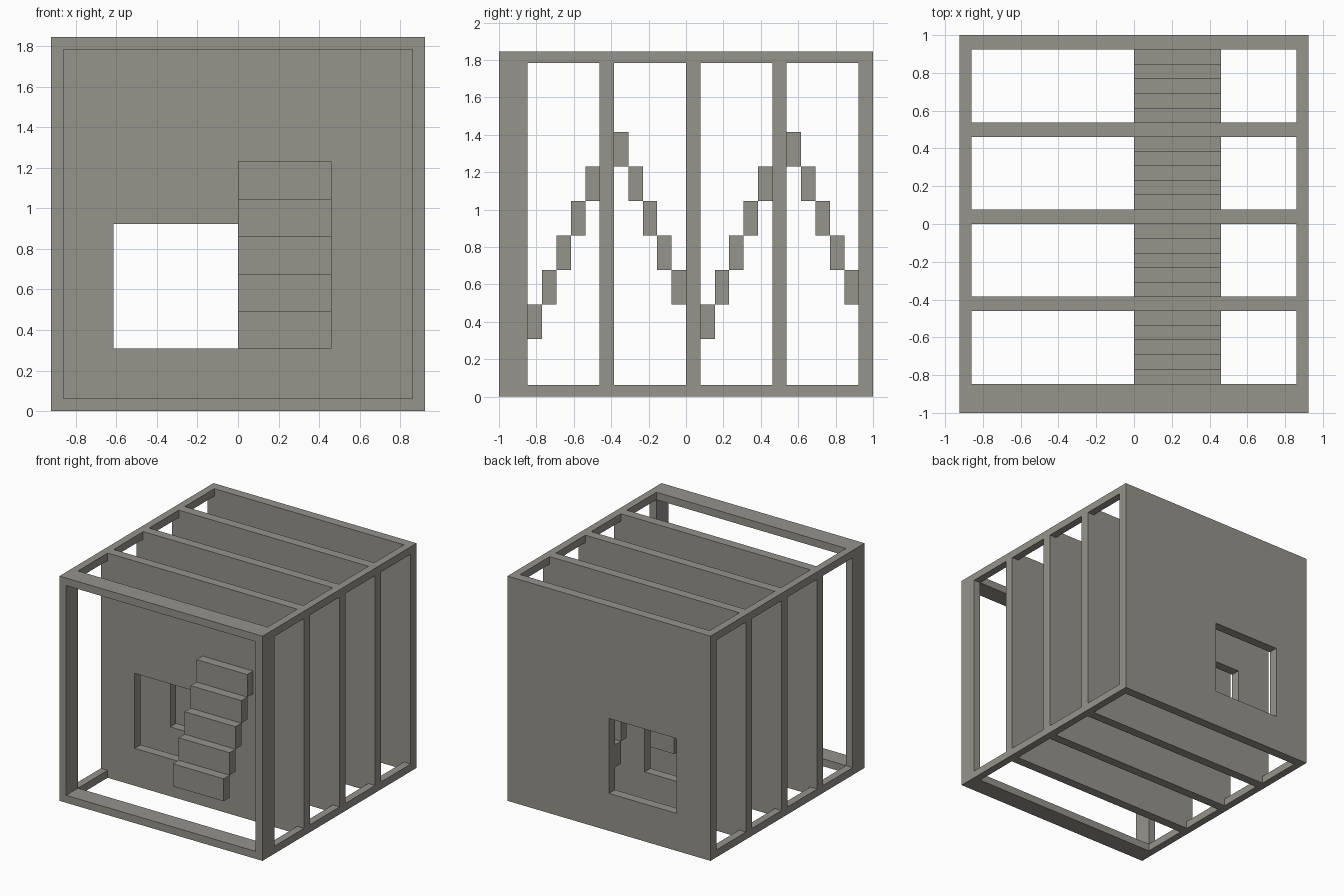
import bpy
import bmesh

if "Cube" in bpy.data.objects:
    bpy.data.objects.remove(bpy.data.objects["Cube"])

U = 1 / 13                    # module: the structure is 26 modules deep
HALF_W, HEIGHT = 12, 24       # half width and height in modules
RAIL = 0.8                    # rail thickness
BASE, RISE = 4, 2.4           # lowest step height and step rise

stone = bpy.data.materials.new("warm grey stone")
stone.diffuse_color = (0.30, 0.292, 0.258, 1)
stone.use_nodes = True
stone.node_tree.nodes["Principled BSDF"].inputs["Base Color"].default_value = stone.diffuse_color


def finish(name, bm):
    bmesh.ops.recalc_face_normals(bm, faces=bm.faces)
    mesh = bpy.data.meshes.new(name)
    bm.to_mesh(mesh)
    bm.free()
    mesh.materials.append(stone)
    obj = bpy.data.objects.new(name, mesh)
    bpy.context.collection.objects.link(obj)
    return obj


def add_box(bm, x0, x1, y0, y1, z0, z1):
    """Add a box given by its limits in modules."""
    verts = bmesh.ops.create_cube(bm, size=1)["verts"]
    for v in verts:
        v.co.x = (x0 if v.co.x < 0 else x1) * U
        v.co.y = (y0 if v.co.y < 0 else y1) * U
        v.co.z = (z0 if v.co.z < 0 else z1) * U


def pierced_panel(name, y0, y1, hole):
    """Upright panel with one rectangular opening (x0, x1, z0, z1)."""
    def loop(x0, x1, z0, z1):
        return [bm.verts.new((x * U, y0 * U, z * U))
                for x, z in ((x0, z0), (x1, z0), (x1, z1), (x0, z1))]
    bm = bmesh.new()
    outer = loop(-HALF_W, HALF_W, 0, HEIGHT)
    inner = loop(*hole)
    faces = []
    for i in range(4):
        j = (i + 1) % 4
        faces.append(bm.faces.new((outer[i], outer[j], inner[j], inner[i])))
    new = bmesh.ops.extrude_face_region(bm, geom=faces, use_keep_orig=True)["geom"]
    for v in new:
        if isinstance(v, bmesh.types.BMVert):
            v.co.y = y1 * U
    return finish(name, bm)


# Open front frame
pierced_panel("front_frame", -13, -11,
              (-HALF_W + RAIL, HALF_W - RAIL, RAIL, HEIGHT - RAIL))

# Cross walls, each with a doorway beside the stairs
walls = [(-6, -5), (0, 1), (6, 7), (12, 13)]
for i, (y0, y1) in enumerate(walls):
    name = "back_wall" if i == 3 else f"cross_wall_{i + 1}"
    pierced_panel(name, y0, y1, (-8, 0, BASE, 12))

# Corner rails joining the walls across each bay
bm = bmesh.new()
start = -11
for y0, y1 in walls:
    for x in (-HALF_W, HALF_W - RAIL):
        for z in (0, HEIGHT - RAIL):
            add_box(bm, x, x + RAIL, start, y0, z, z + RAIL)
    start = y1
finish("corner_rails", bm)

# Stair flights: (first y, first level, direction), five blocks in each bay
flights = {
    "front_rising_stair": (-11, 0, 1),
    "front_falling_stair": (-5, 5, -1),
    "rear_rising_stair": (1, 0, 1),
    "rear_falling_stair": (7, 5, -1),
}
for name, (y, level, direction) in flights.items():
    bm = bmesh.new()
    for i in range(5):
        z = BASE + RISE * (level + direction * i)
        add_box(bm, 0, 6, y + i, y + i + 1, z, z + RISE)
    finish(name, bm)
